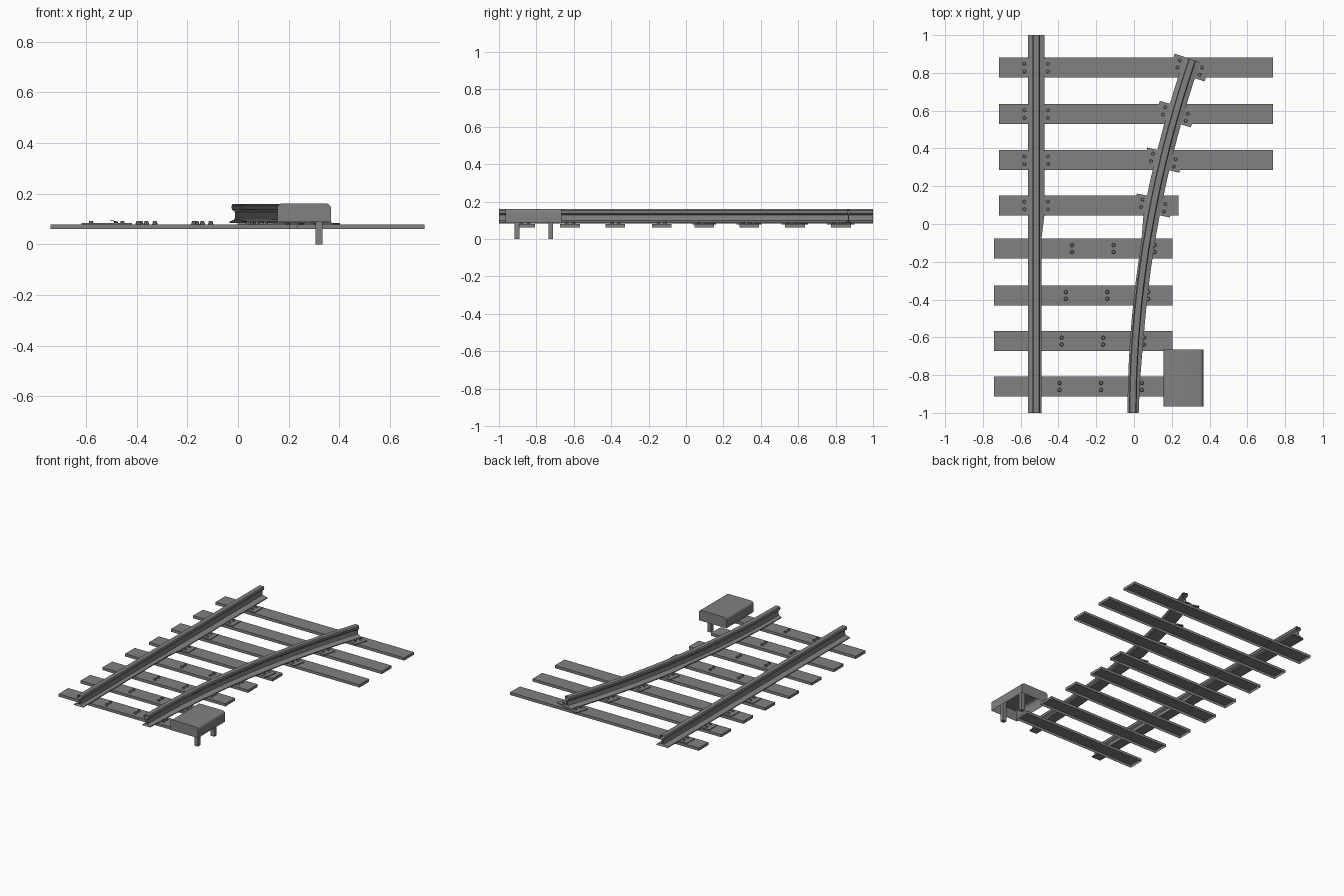
import bpy, bmesh, math
from mathutils import Matrix, Vector

cube = bpy.data.objects.get("Cube")
if cube:
    bpy.data.objects.remove(cube, do_unlink=True)

steel = bpy.data.materials.new("plain grey")
steel.use_nodes = True
GREY = (0.22, 0.22, 0.22, 1)
steel.diffuse_color = GREY
steel.node_tree.nodes["Principled BSDF"].inputs["Base Color"].default_value = GREY


def finish(name, bm, smooth=False):
    mesh = bpy.data.meshes.new(name)
    bmesh.ops.recalc_face_normals(bm, faces=bm.faces)
    bm.to_mesh(mesh)
    bm.free()
    mesh.materials.append(steel)
    obj = bpy.data.objects.new(name, mesh)
    bpy.context.collection.objects.link(obj)
    if smooth:
        bpy.ops.object.select_all(action="DESELECT")
        obj.select_set(True)
        bpy.context.view_layer.objects.active = obj
        bpy.ops.object.shade_smooth_by_angle(angle=math.radians(35))
    return obj


def add_box(bm, lo, hi, open_bottom=False, turn=0.0):
    lo, hi = Vector(lo), Vector(hi)
    size = hi - lo
    matrix = (Matrix.Translation((lo + hi) / 2) @ Matrix.Rotation(turn, 4, "Z")
              @ Matrix.Diagonal((*size, 1)))
    verts = bmesh.ops.create_cube(bm, size=1, matrix=matrix)["verts"]
    if open_bottom:
        faces = {f for v in verts for f in v.link_faces}
        low = [f for f in faces if all(v.co.z < lo.z + size.z / 2 for v in f.verts)]
        bmesh.ops.delete(bm, geom=low, context="FACES_ONLY")


def ramp(y, y0, y1, a, b):
    t = min(max((y - y0) / (y1 - y0), 0), 1)
    return a + (b - a) * t


# Centre lines and foot widths of the two rails
STOCK_X = -0.518
BEND = 0.09


def curve_x(y):
    return -0.006 + BEND * (y + 1) ** 2


def curve_angle(y):
    return -math.atan(2 * BEND * (y + 1))


def rail_profile(left, right):
    # Rail section, from the left foot over the head to the right foot
    half = [(0.008, 0.098), (0.006, 0.108), (0.006, 0.128),
            (0.018, 0.137), (0.020, 0.152), (0.015, 0.159)]
    pts = [(-left, 0.083), (-left, 0.089)] + [(-x, z) for x, z in half]
    return pts + [(x, z) for x, z in reversed(half)] + [(right, 0.089), (right, 0.083)]


def sweep_rail(name, stations):
    # Open-ended skin along the stations: x, y, angle, left foot, right foot
    bm = bmesh.new()
    rings = []
    for x, y, angle, left, right in stations:
        c, s = math.cos(angle), math.sin(angle)
        rings.append([bm.verts.new((x + p * c, y + p * s, z))
                      for p, z in rail_profile(left, right)])
    for a, b in zip(rings, rings[1:]):
        for i in range(len(a)):
            j = (i + 1) % len(a)
            bm.faces.new((a[i], a[j], b[j], b[i]))
    finish(name, bm, smooth=True)


sweep_rail("straight_rail", [(STOCK_X, y, 0, 0.042, ramp(y, -0.08, 0.05, 0.028, 0.044))
                             for y in (-1, -0.08, 0.05, 1)])
ys = [-1 + 1.87 * i / 36 for i in range(37)]
sweep_rail("curved_rail", [(curve_x(y), y, curve_angle(y),
                            ramp(y, -0.1, 0.05, 0.028, 0.043),
                            ramp(y, -1, -0.6, 0.031, 0.043)) for y in ys])

# Sleepers, hollow underneath
SLEEPERS = [(0.828, -0.715, 0.735), (0.582, -0.715, 0.735), (0.338, -0.715, 0.735),
            (0.098, -0.715, 0.235), (-0.13, -0.74, 0.205), (-0.378, -0.74, 0.205),
            (-0.62, -0.74, 0.205), (-0.86, -0.74, 0.205)]
bm = bmesh.new()
for y, x0, x1 in SLEEPERS:
    add_box(bm, (x0, y - 0.053, 0.06), (x1, y + 0.053, 0.079), open_bottom=True)
finish("sleepers", bm)

# Base plates and bolts holding the rails
plates, bolts = bmesh.new(), bmesh.new()


def add_bolt(x, y):
    bmesh.ops.create_cone(bolts, cap_ends=True, segments=8, radius1=0.011, radius2=0.007,
                          depth=0.013, matrix=Matrix.Translation((x, y, 0.0845)))


def add_fixing(x, y, angle, half):
    add_box(plates, (x - half, y - 0.045, 0.077), (x + half, y + 0.045, 0.084), turn=angle)
    for side in (-1, 1):
        for along in (-0.02, 0.02):
            p = Matrix.Rotation(angle, 2) @ Vector((side * 0.062, along))
            add_bolt(x + p.x, y + p.y)


for y, x0, x1 in SLEEPERS:
    if y > 0:
        add_fixing(STOCK_X, y, 0, 0.1)
        add_fixing(curve_x(y), y, curve_angle(y), 0.098)
    else:
        for along in (-0.018, 0.018):
            for x in (curve_x(y) - 0.39, curve_x(y) - 0.17, curve_x(y) + 0.046):
                add_bolt(x, y + along)
finish("base_plates", plates)
finish("bolts", bolts)

# Switch machine cover: rounded shell, open underneath
X0, X1, Y0, Y1, Z0, Z1, R = 0.155, 0.367, -0.965, -0.665, 0.088, 0.161, 0.02
outline = [(X0, Z0)]
for cx, start in ((X0 + R, 180), (X1 - R, 90)):
    for i in range(6):
        a = math.radians(start - 18 * i)
        outline.append((cx + R * math.cos(a), Z1 - R + R * math.sin(a)))
outline.append((X1, Z0))
bm = bmesh.new()
front, back = [[bm.verts.new((x, y, z)) for x, z in outline] for y in (Y0, Y1)]
bm.faces.new(front)
bm.faces.new(back[::-1])
for i in range(len(outline) - 1):
    bm.faces.new((front[i], back[i], back[i + 1], front[i + 1]))
finish("machine_cover", bm, smooth=True)

# Legs under the cover
bm = bmesh.new()
for y in (-0.903, -0.723):
    add_box(bm, (0.305, y - 0.013, 0), (0.333, y + 0.013, 0.15))
finish("machine_legs", bm)
